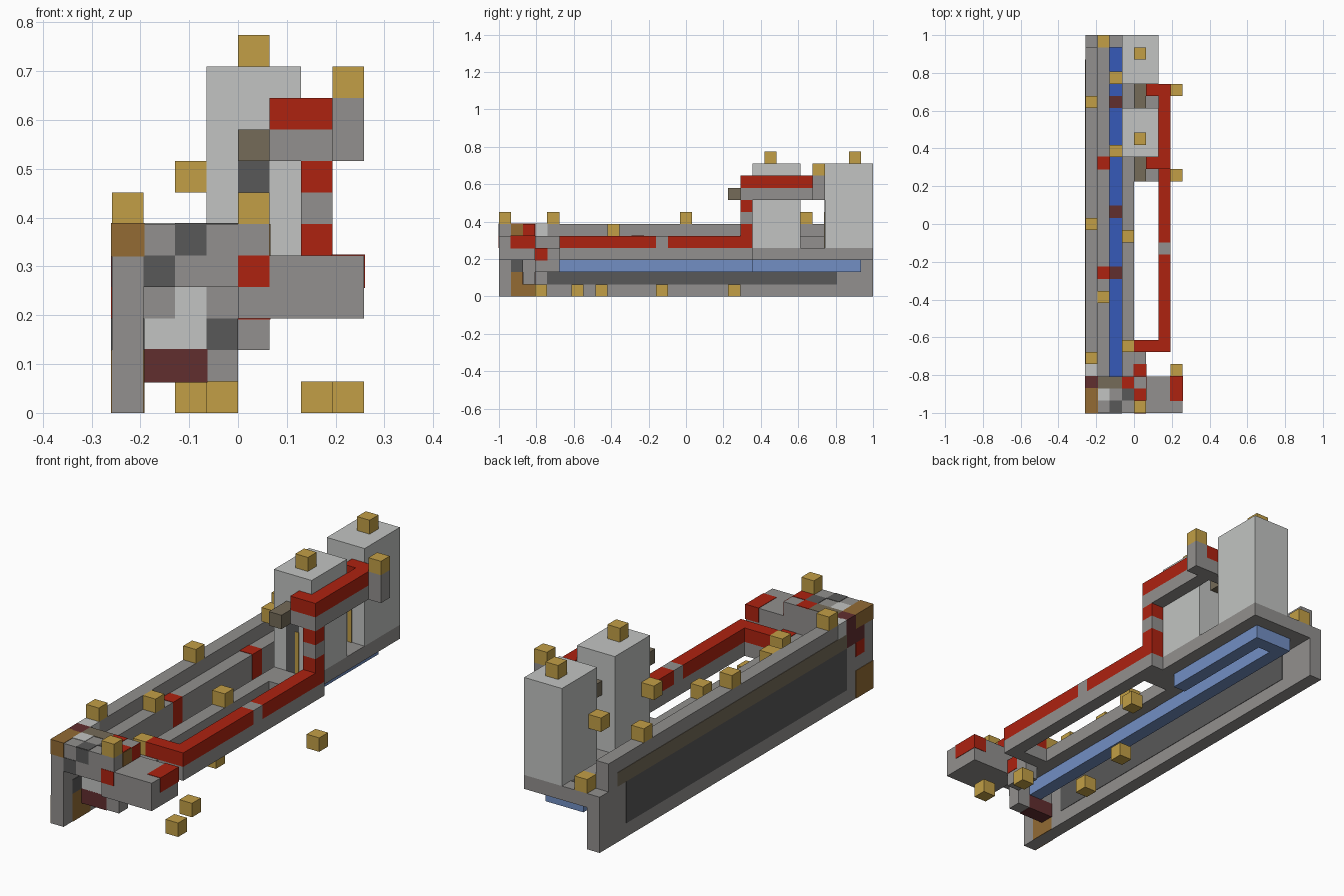
import bpy
import bmesh
from mathutils import Vector

if "Cube" in bpy.data.objects:
    bpy.data.objects.remove(bpy.data.objects["Cube"])

U = 2 / 31                       # size of one block
ORIGIN = Vector((4, 15.5, 0))    # block coordinates of the centre
SKIN = 0.03                      # painted tile thickness in blocks


def material(name, rgb):
    linear = [(c / 255 / 12.92) if c < 11 else ((c / 255 + 0.055) / 1.055) ** 2.4 for c in rgb]
    mat = bpy.data.materials.new(name)
    mat.use_nodes = True
    mat.diffuse_color = (*linear, 1)
    mat.node_tree.nodes["Principled BSDF"].inputs["Base Color"].default_value = (*linear, 1)
    return mat


gray = material("stone gray", (146, 144, 142))
light = material("pale stone", (194, 196, 194))
dark = material("dark stone", (88, 88, 88))
taupe = material("taupe", (117, 107, 88))
brown = material("brown", (147, 107, 52))
maroon = material("dark red", (97, 46, 47))
red = material("red", (174, 34, 16))
gold = material("gold", (194, 159, 70))
blue = material("deep blue", (54, 90, 184))
sky = material("light blue", (114, 143, 196))


def box(name, lo, hi, mat, grow=0, top=None):
    """Box between two block corners, optionally with another colour on top."""
    lo = Vector(lo) - Vector((grow,) * 3)
    hi = Vector(hi) + Vector((grow,) * 3)
    bm = bmesh.new()
    bmesh.ops.create_cube(bm, size=1)
    for v in bm.verts:
        v.co = [(a + (c + 0.5) * (b - a) - o) * U for a, b, c, o in zip(lo, hi, v.co, ORIGIN)]
    bm.normal_update()
    mesh = bpy.data.meshes.new(name)
    mesh.materials.append(mat)
    if top:
        mesh.materials.append(top)
        for f in bm.faces:
            f.material_index = int(f.normal.z > 0.5)
    bm.to_mesh(mesh)
    bm.free()
    obj = bpy.data.objects.new(name, mesh)
    bpy.context.collection.objects.link(obj)
    return obj


def tile(name, axis, level, lo, hi, mat):
    """Thin painted plate across one axis at the given level."""
    a, b = list(lo), list(hi)
    a.insert(axis, level - SKIN)
    b.insert(axis, level + SKIN)
    box(name, a, b, mat)


X, Y, Z = 0, 1, 2

# Long side wall, lower at its back end
box("side_wall", (0, 0, 0), (1, 30, 6), gray)
box("side_wall_end", (0, 30, 0), (1, 31, 4), gray)
tile("outer_panel", X, 0, (3, 1), (28, 4), dark)
tile("outer_band", X, 0, (3, 4), (29, 5), taupe)
tile("inner_panel", X, 1, (4, 1), (28, 3), dark)
for side in (0, 1):
    tile("wall_foot_patch", X, side, (side, 0), (2 + side, 2), brown)
tile("inner_dark_patch", X, 1, (1, 2), (2, 3), dark)
tile("outer_red_patch", X, 0, (1, 3), (2, 4), red)
tile("outer_maroon_patch", X, 0, (1, 4), (3, 5), maroon)
box("wall_corner", (0, 0, 5), (1, 2, 6), brown, SKIN)
box("wall_maroon_block", (0, 2, 5), (1, 3, 6), maroon, SKIN)
box("wall_pale_block", (0, 3, 5), (1, 4, 6), light, SKIN)

# Ledges on both sides of the channel
box("inner_ledge", (1, 3, 3), (2, 30, 5), gray)
for y in (11, 20):
    box("ledge_red_block", (1, y, 3), (2, y + 1, 5), red, SKIN)
box("outer_ledge", (3, 3, 3), (4, 20, 4), gray)

# Water channel and its returning arm
box("water_channel", (2, 3, 2), (3, 30, 3), sky, top=blue)
box("water_turn", (3, 29, 2), (4, 30, 3), sky, top=blue)
box("water_arm", (4, 21, 2), (5, 30, 3), sky, top=blue)
for y in (11, 16, 25):
    tile("channel_marker", Z, 3, (2, y), (3, y + 1), maroon)

# Rear platform
box("rear_platform", (3, 19, 3), (6, 31, 4), gray)
box("rear_platform_end", (1, 30, 3), (3, 31, 4), gray)

# Twin towers with doors and lintels
for y in (21, 27):
    box("tower", (3, y, 4), (6, y + 4, 11), light)
    tile("tower_door", Y, y, (4, 4), (5, 8), dark)
    tile("door_edge", Y, y - SKIN, (4.7, 4), (5, 7), gold)
    box("door_lintel", (4, y - 2, 8), (5, y, 9), taupe)

# Front block
box("front_block", (1, 0, 4), (5, 3, 6), gray)
for x, z, mat in ((2, 5, dark), (1, 4, dark), (4, 4, red)):
    tile("front_patch", Y, 0, (x, z), (x + 1, z + 1), mat)
for x, y, mat in ((2, 0, dark), (1, 1, light), (3, 1, dark), (4, 1, red),
                  (1, 2, taupe), (2, 2, taupe), (3, 2, red)):
    tile("roof_patch", Z, 6, (x, y), (x + 1, y + 1), mat)
for y, mat in ((1, brown), (2, red)):
    tile("side_patch", X, 5, (y, 5), (y + 1, 6), mat)

# Box under the front block
box("lower_box", (1, 2, 1), (4, 3, 4), gray)
box("lower_box_base", (1, 2, 1), (3, 3, 2), maroon, SKIN)
tile("lower_box_pale_row", Y, 2, (1, 2), (3, 3), light)
tile("lower_box_pale_block", Y, 2, (2, 3), (3, 4), light)
tile("lower_box_dark_block", Y, 2, (3, 2), (4, 3), dark)

# Front platform and step to the walkway
box("front_platform", (4, 0, 3), (8, 3, 5), gray)
box("platform_red_block", (7, 1, 4), (8, 3, 5), red, SKIN)
box("walkway_step", (4, 3, 2), (5, 5, 4), gray)
box("step_red_block", (4, 3, 3), (5, 4, 4), red, SKIN)

# Lower walkway: gray base with a red top course
box("walkway_base", (6, 5, 3), (7, 21, 4), gray)
box("walkway_base_arm", (4, 5, 3), (6, 6, 4), gray)
box("walkway_rail_arm", (4, 5, 4), (6, 6, 5), red)
for name, start, end, mat in (("walkway_rail_front", 5, 13, red),
                              ("walkway_rail_gap", 13, 14, gray),
                              ("walkway_rail_rear", 14, 21, red)):
    box(name, (6, start, 4), (7, end, 5), mat)

# Striped post up to the bridge
for z, mat in ((5, red), (6, gray), (7, red)):
    box("post_band", (6, 20, z), (7, 21, z + 1), mat)

# Upper bridge joining the towers
for z, mat in ((8, gray), (9, red)):
    box("bridge_course", (6, 20, z), (7, 27, z + 1), mat)
    for y in (20, 26):
        box("bridge_arm", (5, y, z), (6, y + 1, z + 1), mat)
box("bridge_post", (7, 26, 8), (8, 27, 10), gray)

# Gold cubes
GOLD_CUBES = (
    (0, 4, 6), (0, 15, 6), (0, 25, 6), (4, 0, 6), (1, 9, 5), (1, 30, 4),
    (3, 5, 4), (3, 14, 4), (2, 21, 7), (2, 27, 7), (4, 22, 11), (4, 29, 11),
    (7, 26, 10), (7, 3, 0), (7, 19, 0), (6, 6, 0), (2, 8, 0), (3, 13, 0),
)
for corner in GOLD_CUBES:
    box("gold_cube", corner, [c + 1 for c in corner], gold)
